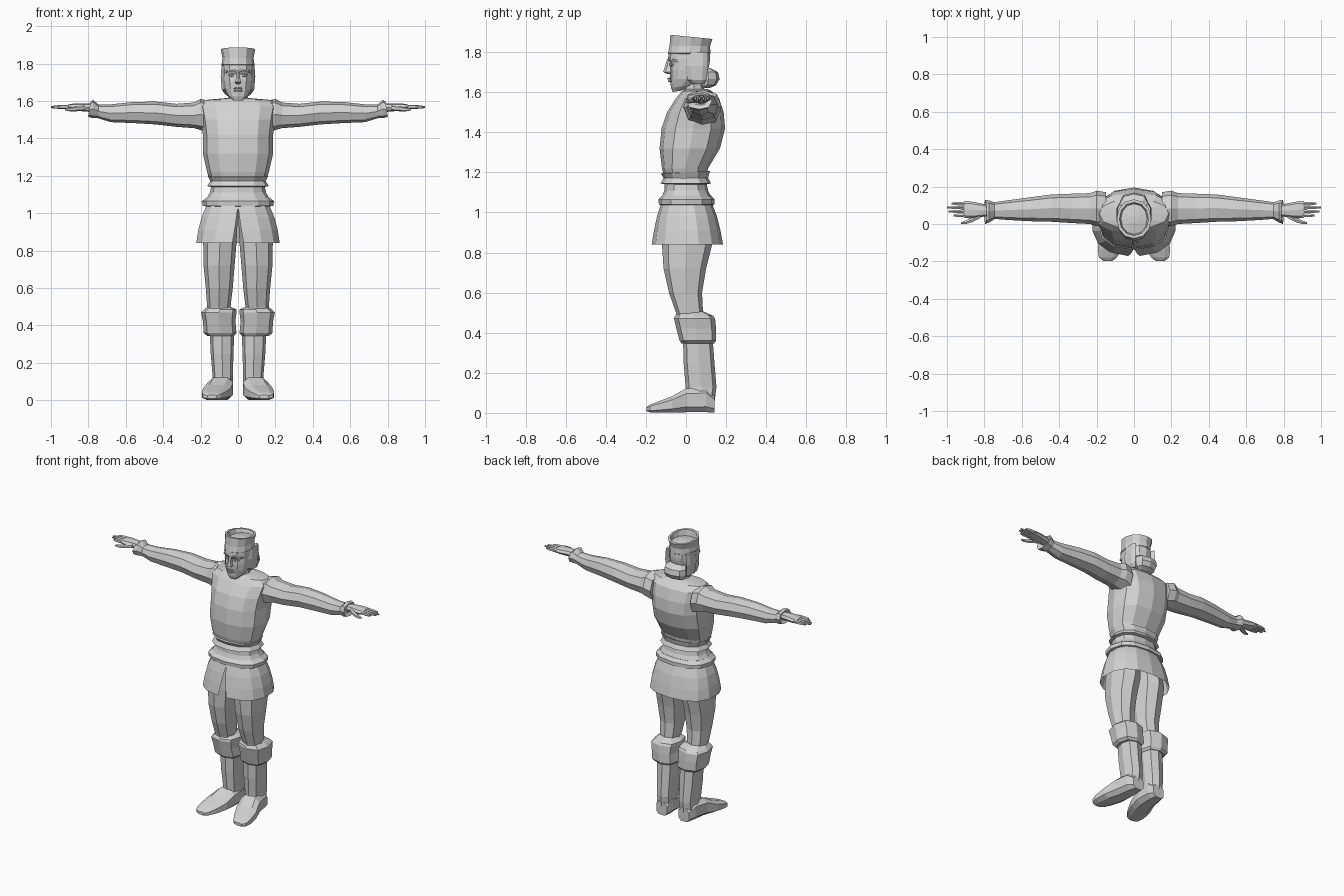
import bpy, bmesh, math

grey = bpy.data.materials.new("plain grey")
grey.diffuse_color = (0.65, 0.65, 0.65, 1)


def loft(name, rings, axis="z", n=10, p=2.4, mirror=False, caps=True, slit=None, turn=0.0):
    """Skin rings of (t, u0, u1, v0, v1[, slope]); t runs along the axis, u and v span the ring."""
    bm = bmesh.new()
    rows = []
    for i, r in enumerate(rings):
        t, u0, u1, v0, v1 = r[:5]
        slope = r[5] if len(r) > 5 else 0
        gap = slit[i] if slit else 0
        row = []
        for k in range(n):
            f = k / (n - 1) if slit else (k + turn) / n
            a = -math.pi / 2 + gap + f * (2 * math.pi - 2 * gap)
            c, s = math.cos(a), math.sin(a)
            c = math.copysign(abs(c) ** (2 / p), c) if abs(c) > 1e-6 else 0
            s = math.copysign(abs(s) ** (2 / p), s) if abs(s) > 1e-6 else 0
            u = (u0 + u1) / 2 + c * (u1 - u0) / 2
            v = (v0 + v1) / 2 + s * (v1 - v0) / 2
            w = t + slope * s * (v1 - v0) / 2
            row.append(bm.verts.new({"z": (u, v, w), "x": (w, u, v), "y": (u, w, v)}[axis]))
        rows.append(row)
    for a, b in zip(rows, rows[1:]):
        for k in range(n - 1 if slit else n):
            j = (k + 1) % n
            bm.faces.new((a[k], a[j], b[j], b[k]))
    if caps and not slit:
        bm.faces.new(rows[0])
        bm.faces.new(rows[-1])
    bmesh.ops.recalc_face_normals(bm, faces=bm.faces)
    me = bpy.data.meshes.new(name)
    bm.to_mesh(me)
    bm.free()
    me.materials.append(grey)
    ob = bpy.data.objects.new(name, me)
    bpy.context.collection.objects.link(ob)
    if mirror:
        ob.modifiers.new("mirror", "MIRROR")
    return ob


# Tunic: chest, shoulders and collar
loft("torso", [
    (1.16, -.145, .145, -.105, .10), (1.22, -.165, .165, -.12, .11),
    (1.32, -.188, .188, -.132, .17), (1.42, -.188, .188, -.122, .195),
    (1.50, -.198, .198, -.095, .188), (1.57, -.212, .212, -.05, .165),
    (1.605, -.185, .185, -.02, .13), (1.615, -.07, .07, 0, .11)], n=12)
# Sash and belt
loft("sash", [
    (1.20, -.15, .15, -.108, .105), (1.20, -.162, .162, -.125, .12, .06),
    (1.172, -.148, .148, -.112, .11), (1.145, -.165, .165, -.128, .125),
    (1.14, -.14, .14, -.10, .10)], n=12)
loft("waist", [
    (1.16, -.14, .14, -.105, .10), (1.11, -.15, .15, -.108, .11),
    (1.08, -.168, .168, -.12, .125), (1.02, -.17, .17, -.125, .13)], n=12)
loft("belt", [
    (1.085, -.165, .165, -.118, .125), (1.065, -.192, .192, -.138, .142),
    (1.04, -.19, .19, -.135, .142), (1.035, -.165, .165, -.12, .125)], n=12)
# Skirt split at the front
loft("skirt", [
    (1.04, -.172, .172, -.126, .132), (.98, -.198, .198, -.145, .155),
    (.91, -.216, .216, -.16, .172), (.84, -.226, .226, -.172, .185)],
    n=15, slit=[0, 0.02, 0.05, 0.09])

# Breeches, boot cuffs, boots and feet
loft("breeches", [
    (1.02, 0, .16, -.11, .12), (.84, .008, .186, -.12, .13), (.72, .018, .184, -.112, .10),
    (.60, .028, .172, -.085, .08), (.50, .04, .165, -.05, .085),
    (.45, .04, .16, -.04, .09)], n=8, mirror=True)
loft("boot_cuff", [
    (.505, .05, .155, -.03, .09), (.485, .008, .182, -.055, .135), (.47, .008, .197, -.06, .145),
    (.42, .014, .187, -.048, .15), (.36, .008, .184, -.032, .15),
    (.345, .02, .165, -.02, .14)], n=8, mirror=True, p=2.8)
loft("boot_shaft", [
    (.38, .02, .152, -.015, .132), (.25, .024, .146, -.012, .142),
    (.13, .028, .136, -.002, .152), (.05, .028, .14, -.005, .142)], n=8, mirror=True, p=2.6)
loft("foot", [
    (.142, .04, .125, 0, .09), (.10, .025, .145, 0, .13), (.0, .022, .165, 0, .125),
    (-.07, .035, .19, 0, .085), (-.14, .065, .197, 0, .058),
    (-.18, .09, .19, .002, .042), (-.197, .115, .165, .008, .03)],
    axis="y", n=8, p=3, mirror=True, turn=.5)

# Arms, flared sleeve cuffs and hands
loft("arm", [
    (.15, -.01, .17, 1.43, 1.60), (.20, -.012, .178, 1.445, 1.612),
    (.235, .0, .165, 1.455, 1.592), (.33, .005, .162, 1.462, 1.585),
    (.44, .012, .158, 1.475, 1.597), (.56, .015, .142, 1.482, 1.595),
    (.68, .022, .126, 1.487, 1.582), (.78, .03, .112, 1.518, 1.58)],
    axis="x", n=8, mirror=True)
loft("sleeve_cuff", [
    (.745, .026, .115, 1.51, 1.58), (.775, .008, .126, 1.508, 1.606),
    (.795, .0, .13, 1.515, 1.595, -.15), (.785, .035, .105, 1.535, 1.58)],
    axis="x", n=8, mirror=True)
loft("palm", [
    (.77, .045, .10, 1.54, 1.585), (.83, .035, .112, 1.545, 1.588),
    (.88, .03, .122, 1.55, 1.586), (.91, .034, .122, 1.555, 1.582)],
    axis="x", n=8, mirror=True)
for i, tip in enumerate((.965, .992, 1.0, .975)):
    y = .046 + i * .021
    loft(f"finger_{i + 1}", [
        (.89, y - .011, y + .011, 1.555, 1.58), (.945, y - .010, y + .010, 1.557, 1.58),
        (tip, y - .005, y + .005, 1.562, 1.573)], axis="x", n=6, mirror=True)
loft("thumb", [
    (.82, .03, .065, 1.548, 1.578), (.865, .008, .037, 1.545, 1.572),
    (.90, -.002, .02, 1.545, 1.565), (.925, .0, .01, 1.55, 1.56)],
    axis="x", n=6, mirror=True)

# Neck, head and hair
loft("neck", [(1.57, -.075, .075, -.01, .12), (1.62, -.052, .052, -.01, .09),
              (1.70, -.052, .052, -.01, .09)], n=8)
loft("head", [
    (1.605, -.028, .028, -.066, -.02, .15), (1.63, -.055, .055, -.075, .04, .12),
    (1.665, -.074, .074, -.08, .085), (1.71, -.082, .082, -.082, .11),
    (1.745, -.084, .084, -.078, .118), (1.765, -.084, .084, -.09, .12),
    (1.81, -.082, .082, -.085, .118)], n=12, p=2.3)
loft("hair_sides", [
    (1.80, .06, .089, .0, .11), (1.73, .066, .094, -.005, .11),
    (1.66, .06, .088, .01, .10), (1.64, .05, .074, .03, .09)], n=6, mirror=True)
loft("nape_hair", [
    (1.72, -.06, .06, .06, .122), (1.70, -.075, .075, .06, .16),
    (1.665, -.078, .078, .055, .168), (1.635, -.068, .068, .065, .15),
    (1.62, -.045, .045, .075, .115)], n=8)

# Face: nose, brow, eyes, lips
loft("nose", [
    (1.765, -.009, .009, -.094, -.06), (1.72, -.013, .013, -.108, -.06),
    (1.702, -.02, .02, -.114, -.06), (1.692, -.012, .012, -.095, -.06)], n=6)
loft("brow", [
    (.008, -.092, -.06, 1.755, 1.768), (.035, -.087, -.05, 1.76, 1.775),
    (.064, -.064, -.04, 1.752, 1.764)], axis="x", n=6, mirror=True)
loft("eye", [
    (.018, -.081, -.06, 1.734, 1.74), (.034, -.083, -.06, 1.729, 1.746),
    (.052, -.072, -.05, 1.735, 1.741)], axis="x", n=6, mirror=True)
for part, z, out in (("upper_lip", 1.668, .094), ("lower_lip", 1.655, .091)):
    loft(part, [
        (-.03, -.078, -.06, z - .002, z + .002), (0, -out, -.06, z - .006, z + .006),
        (.03, -.078, -.06, z - .002, z + .002)], axis="x", n=6)

# Cap: flared band with a sunken crown
loft("cap", [
    (1.785, -.078, .078, -.08, .112), (1.795, -.088, .088, -.09, .122),
    (1.83, -.083, .083, -.082, .12), (1.876, -.092, .092, -.078, .132, -.1),
    (1.876, -.078, .078, -.062, .116, -.1), (1.845, -.07, .07, -.055, .108),
    (1.855, -.02, .02, .005, .045)], n=12, p=2.1)
